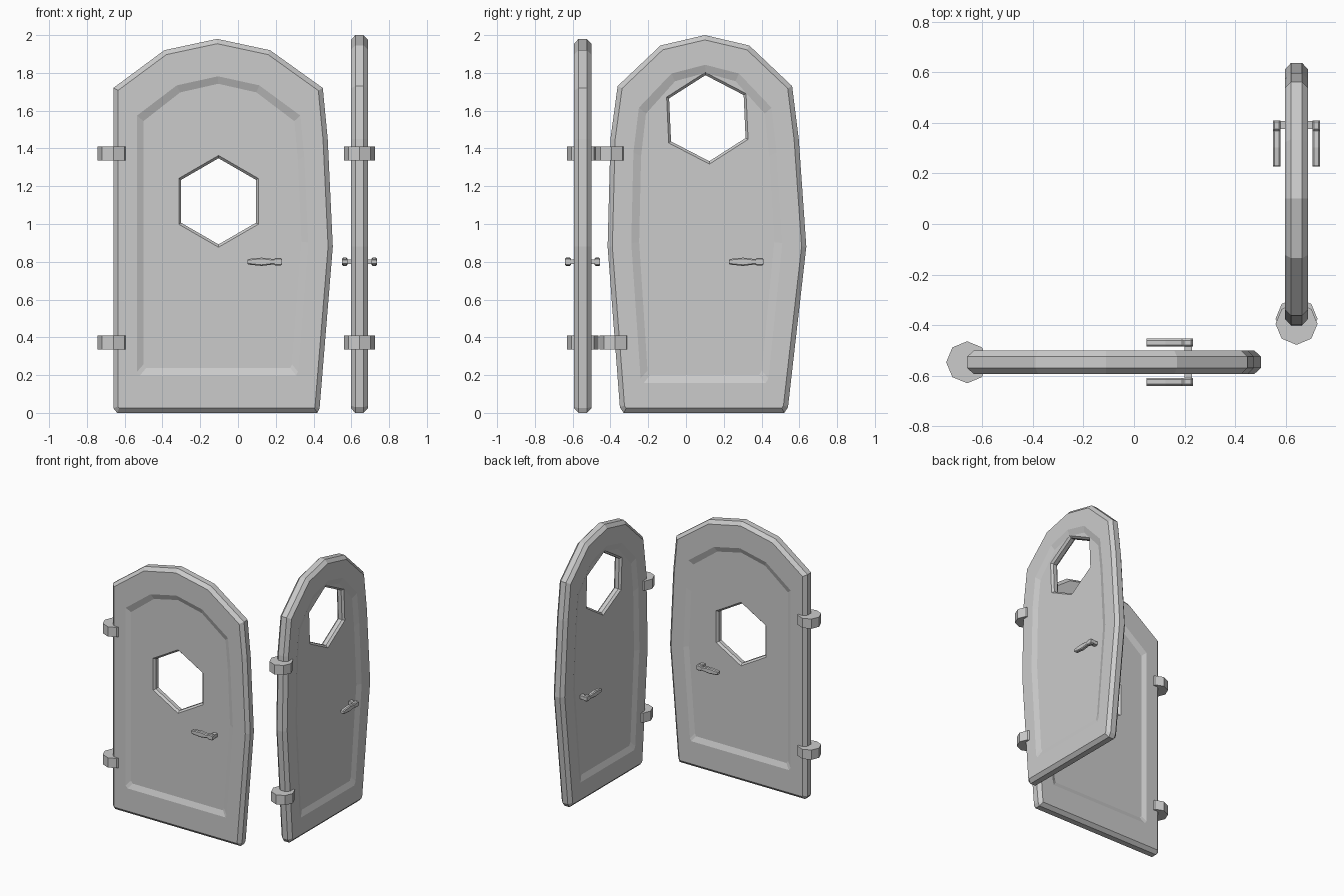
import bpy, bmesh, math
from mathutils import Vector, Matrix

if "Cube" in bpy.data.objects:
    bpy.data.objects.remove(bpy.data.objects["Cube"])

# Doors are designed in (u, depth, z): door A has u = x, door B has u = y
PLACE_A = Matrix.Translation((0, -0.547, 0))
PLACE_B = Matrix.Translation((0.643, 0, 0)) @ Matrix.Rotation(math.pi / 2, 4, 'Z')


def loft(name, rings, place):
    """Closed, flat-shaded solid through a list of rings."""
    bm = bmesh.new()
    vr = [[bm.verts.new(p) for p in r] for r in rings]
    n = len(vr[0])
    for a, b in zip(vr, vr[1:]):
        for i in range(n):
            j = (i + 1) % n
            bm.faces.new((a[i], a[j], b[j], b[i]))
    bm.faces.new(vr[0])
    bm.faces.new(vr[-1])
    bmesh.ops.recalc_face_normals(bm, faces=bm.faces)
    bm.transform(place)
    me = bpy.data.meshes.new(name)
    bm.to_mesh(me)
    bm.free()
    ob = bpy.data.objects.new(name, me)
    bpy.context.collection.objects.link(ob)
    return ob


def inset(pts, w):
    """Mitred inward offset of a counter-clockwise polygon."""
    out = []
    for i, p in enumerate(pts):
        p = Vector(p)
        a = (p - Vector(pts[i - 1])).normalized()
        b = (Vector(pts[(i + 1) % len(pts)]) - p).normalized()
        na, nb = Vector((-a.y, a.x)), Vector((-b.y, b.x))
        out.append(p + (na + nb) * (w / (1 + na.dot(nb))))
    return out


def scaled(pts, c, su, sz):
    return [(c[0] + (u - c[0]) * su, c[1] + (z - c[1]) * sz) for u, z in pts]


def ring(pts, d):
    return [(u, d, z) for u, z in pts]


def make_door(tag, place, outline, centre, outer, inner, win, win_rot, handle_u, hinges):
    # slab with chamfered rim and a recessed panel on both faces
    half = [(outline, 0.022), (inset(outline, 0.025), 0.046),
            (scaled(outline, centre, *outer), 0.046),
            (scaled(outline, centre, *inner), 0.030)]
    rings = [ring(p, -d) for p, d in reversed(half)] + [ring(p, d) for p, d in half]
    door = loft("door_" + tag, rings, place)

    # hexagonal window with chamfered edges
    def hexagon(r):
        return [(win[0] + r * math.sin(win_rot + k * math.pi / 3),
                 win[1] + r * math.cos(win_rot + k * math.pi / 3)) for k in range(6)]
    prof = [(0.275, -0.062), (0.243, -0.030), (0.228, -0.015),
            (0.228, 0.015), (0.243, 0.030), (0.275, 0.062)]
    cutter = loft("window_cutter", [ring(hexagon(r), d) for r, d in prof], place)
    cutter.hide_render = True
    mod = door.modifiers.new("window", 'BOOLEAN')
    mod.operation, mod.solver, mod.object = 'DIFFERENCE', 'EXACT', cutter
    bpy.context.view_layer.objects.active = door
    bpy.ops.object.modifier_apply(modifier=mod.name)
    bpy.data.objects.remove(cutter)

    # handles: shaped lever plus stem on each face
    shape = [(0.0, 0.010), (0.006, 0.015), (0.075, 0.022), (0.140, 0.014),
             (0.148, 0.021), (0.176, 0.021), (0.183, 0.014)]
    for side, s in (("front", -1), ("back", 1)):
        rs = []
        for u, h in shape:
            w, c = 0.015, 0.006
            sec = [(-w, c - h), (c - w, -h), (w - c, -h), (w, c - h),
                   (w, h - c), (w - c, h), (c - w, h), (-w, h - c)]
            rs.append([(handle_u + u, s * 0.078 + d, 0.80 + z) for d, z in sec])
        loft(f"handle_lever_{tag}_{side}", rs, place)
        u0, u1 = handle_u + 0.149, handle_u + 0.180
        loft(f"handle_stem_{tag}_{side}",
             [[(u0, s * d, 0.787), (u1, s * d, 0.787), (u1, s * d, 0.813), (u0, s * d, 0.813)]
              for d in (0.025, 0.078)], place)

    # octagonal hinge barrels
    for k, (u, z) in enumerate(hinges):
        loft(f"hinge_{tag}_{k}",
             [[(u + 0.083 * math.cos(i * math.pi / 4), 0.083 * math.sin(i * math.pi / 4), z + h)
               for i in range(8)] for h in (-0.037, 0.037)], place)


# Front door, straight on the hinge side
outline_a = [(-0.64, 0), (0.42, 0), (0.432, 0.025), (0.502, 0.88), (0.475, 1.45), (0.449, 1.72),
             (0.17, 1.92), (-0.11, 1.98), (-0.39, 1.92), (-0.66, 1.72), (-0.66, 0.025)]
make_door("front", PLACE_A, outline_a, (-0.09, 0.99), (0.78, 0.80), (0.72, 0.76),
          (-0.103, 1.12), 0, 0.05, [(-0.66, 1.373), (-0.66, 0.372)])

# Side door, bulging on both sides
outline_b = [(-0.33, 0), (0.52, 0), (0.54, 0.03), (0.637, 0.88), (0.597, 1.45), (0.562, 1.73),
             (0.335, 1.945), (0.10, 2.0), (-0.135, 1.945), (-0.362, 1.73), (-0.40, 1.45),
             (-0.415, 0.88), (-0.35, 0.03)]
make_door("side", PLACE_B, outline_b, (0.107, 1.0), (0.76, 0.843), (0.68, 0.80),
          (0.113, 1.56), -0.045, 0.227, [(-0.395, 1.373), (-0.375, 0.372)])
